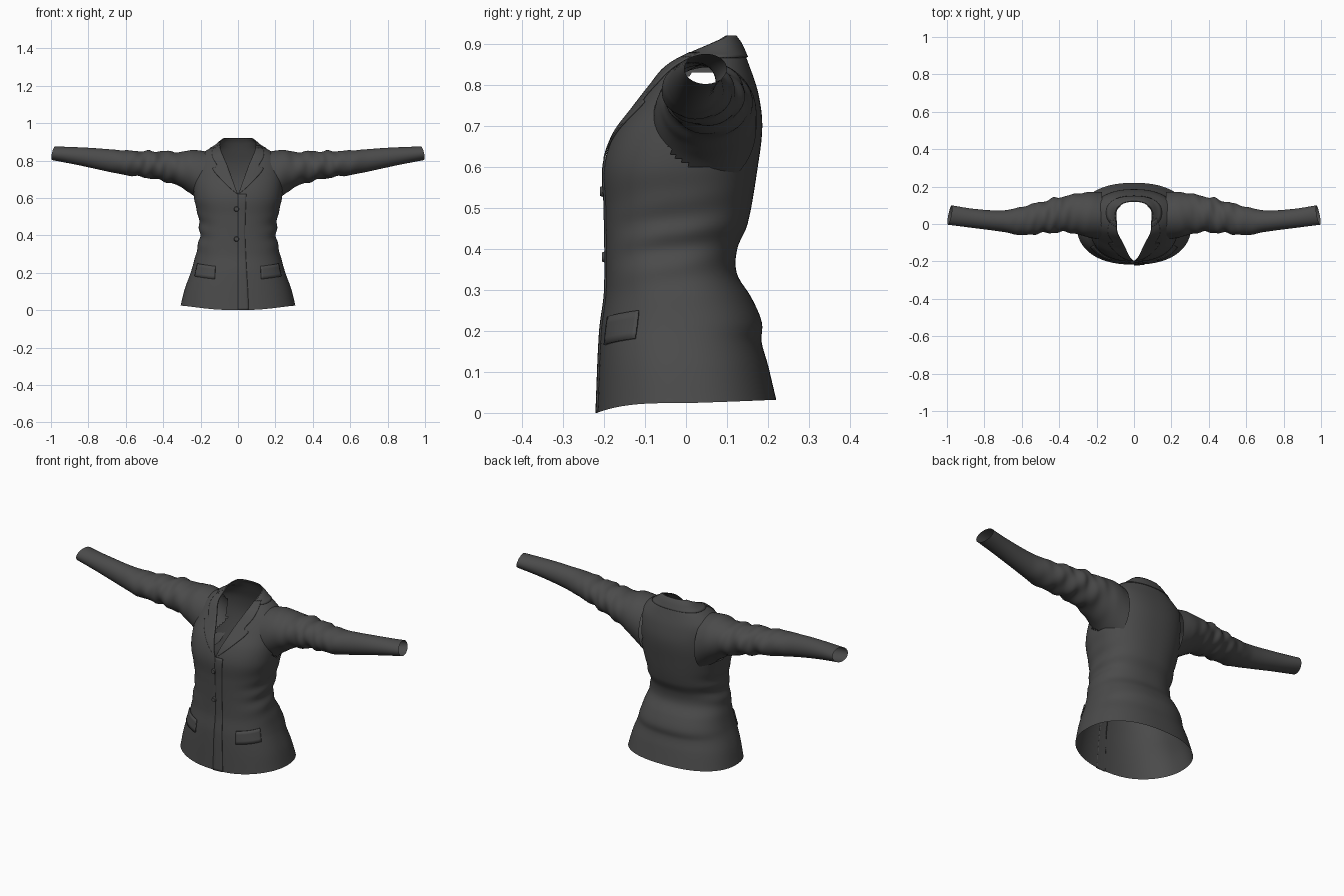
import bpy
import bmesh
from math import sin, cos, pi, copysign, exp

cube = bpy.data.objects.get("Cube")
if cube:
    bpy.data.objects.remove(cube, do_unlink=True)


def material(name, grey):
    m = bpy.data.materials.new(name)
    m.use_nodes = True
    col = (grey, grey, grey, 1)
    m.diffuse_color = col
    bsdf = m.node_tree.nodes["Principled BSDF"]
    bsdf.inputs["Base Color"].default_value = col
    bsdf.inputs["Roughness"].default_value = 0.8
    return m


cloth = material("charcoal cloth", 0.07)


def curve(keys):
    """Smooth interpolation through (position, value) pairs."""
    def slope(i):
        a, b = keys[max(i - 1, 0)], keys[min(i + 1, len(keys) - 1)]
        return (b[1] - a[1]) / (b[0] - a[0])

    def value(t):
        t = min(max(t, keys[0][0]), keys[-1][0])
        i = 0
        while i < len(keys) - 2 and t > keys[i + 1][0]:
            i += 1
        (t0, v0), (t1, v1) = keys[i], keys[i + 1]
        h = t1 - t0
        s = (t - t0) / h
        return ((2*s**3 - 3*s*s + 1) * v0 + (s**3 - 2*s*s + s) * h * slope(i)
                + (3*s*s - 2*s**3) * v1 + (s**3 - s*s) * h * slope(i + 1))
    return value


def sheet(name, fn, nu, nv, drop=None, thickness=0.0):
    """Surface from fn(u, v), u and v in 0..1; drop removes faces by centre."""
    bm = bmesh.new()
    rows = [[bm.verts.new(fn(i / nu, j / nv)) for i in range(nu + 1)]
            for j in range(nv + 1)]
    for j in range(nv):
        for i in range(nu):
            bm.faces.new((rows[j][i], rows[j][i+1], rows[j+1][i+1], rows[j+1][i]))
    if drop:
        gone = [f for f in bm.faces if drop(f.calc_center_median())]
        bmesh.ops.delete(bm, geom=gone, context='FACES')
    bmesh.ops.remove_doubles(bm, verts=bm.verts, dist=0.0002)
    me = bpy.data.meshes.new(name)
    bm.to_mesh(me)
    bm.free()
    return add(name, me, thickness)


def add(name, me, thickness=0.0):
    ob = bpy.data.objects.new(name, me)
    bpy.context.collection.objects.link(ob)
    me.materials.append(cloth)
    if thickness:
        mod = ob.modifiers.new("thickness", 'SOLIDIFY')
        mod.thickness = thickness
    bpy.ops.object.select_all(action='DESELECT')
    ob.select_set(True)
    bpy.context.view_layer.objects.active = ob
    bpy.ops.object.shade_smooth_by_angle(angle=0.8)
    return ob


# Torso profiles by height: half width, front, back, and neckline opening angle
half_width = curve([(0, .307), (.1, .285), (.2, .253), (.3, .225), (.4, .205),
                    (.5, .213), (.6, .235), (.7, .238), (.8, .225), (.85, .175),
                    (.88, .123), (.9, .099), (.92, .075)])
front = curve([(0, -.217), (.2, -.208), (.3, -.196), (.5, -.197), (.6, -.2),
               (.68, -.175), (.75, -.125), (.8, -.088), (.85, -.05), (.9, .025),
               (.92, .05)])
back = curve([(0, .22), (.1, .2), (.17, .184), (.22, .185), (.28, .16),
              (.34, .124), (.4, .125), (.46, .15), (.6, .175), (.7, .186),
              (.78, .176), (.85, .153), (.9, .132), (.92, .118)])
opening = curve([(.62, 0), (.7, .09), (.8, .25), (.85, .47), (.88, .79),
                 (.9, 1.25), (.92, 1.9)])


def body(z, a, off=0.0):
    """Point on the torso at height z and angle a from the front."""
    f, b = front(z) - off, back(z) + off
    s, c = sin(a), cos(a)
    fold = .005 * exp(-((z - .42) / .1) ** 2) * sin(z * 75 + 2 * c) * s * s
    x = (half_width(z) + off + fold) * copysign(abs(s) ** .86, s)
    y = (f + b) / 2 - (b - f) / 2 * copysign(abs(c) ** .86, c)
    hem = max(0, 1 - z / .2)
    return x, y, z + hem * (.024 - .024 * max(c, 0) ** 3 - .008 * min(c, 0))


# Sleeve profiles by distance from the centre
top = curve([(.17, .848), (.24, .857), (.3, .846), (.4, .85), (.5, .85),
             (.62, .855), (.8, .868), (1, .876)])
bottom = curve([(.17, .55), (.21, .585), (.26, .628), (.32, .665), (.4, .69),
                (.5, .71), (.6, .722), (.7, .742), (.85, .775), (1, .805)])
fore = curve([(.17, -.085), (.25, -.07), (.35, -.045), (.5, -.05), (.6, -.06),
              (.7, -.042), (.85, -.022), (1, -.002)])
aft = curve([(.17, .172), (.25, .17), (.4, .143), (.5, .118), (.6, .092),
             (.7, .073), (.85, .08), (1, .102)])


def sleeve_point(side):
    def fn(u, v):
        a = -2 * pi * u * side
        x = .17 + .815 * v
        ry, rz = (aft(x) - fore(x)) / 2, (top(x) - bottom(x)) / 2
        gather = exp(-((x - .45) / .14) ** 2)
        k = 1 + gather * (.06 * sin(x * 62 + 2 * a) + .03 * sin(x * 105 - 3 * a))
        cuff = v ** 6 * (-.01 * cos(a) - .008 * sin(a))
        return (side * (x + cuff), fore(x) + ry + k * ry * cos(a),
                bottom(x) + rz + k * rz * sin(a))
    return fn


def in_armhole(c):
    ry, rz = (aft(.2) - fore(.2)) / 2, (top(.2) - bottom(.2)) / 2
    dy, dz = (c.y - fore(.2) - ry) / ry, (c.z - bottom(.2) - rz) / rz
    return abs(c.x) > .17 and dy * dy + dz * dz < .72


# Torso shell with open neckline and armholes
def torso(u, v):
    z = .92 * v
    a0 = opening(z)
    return body(z, a0 + u * 2 * (pi - a0))


sheet("jacket_body", torso, 96, 92, in_armhole)

lapel_width = curve([(.62, .0), (.7, .23), (.762, .38), (.766, .26), (.78, .24),
                     (.83, .33), (.88, .4)])

for side, label in ((1, "left"), (-1, "right")):
    sheet(label + "_sleeve", sleeve_point(side), 40, 100)

    # Folded lapel beside the neckline
    def lapel(u, v):
        z = .62 + .26 * v
        w = u if side > 0 else 1 - u
        return body(z, side * (opening(z) + w * lapel_width(z)), .005)
    sheet(label + "_lapel", lapel, 8, 50, thickness=.004)

    # Slanted pocket flap wrapped on the hip
    def flap(u, v):
        w = u if side > 0 else 1 - u
        return body(.165 + .07 * v + .015 * w, side * (.42 + .62 * w + .03 * v), .006)
    sheet(label + "_pocket_flap", flap, 12, 4, thickness=.005)


# Collar around the back of the neck
def collar(u, v):
    z = .868 + .052 * v
    a0 = opening(z) + .05
    return body(z, a0 + u * 2 * (pi - a0), .005)


sheet("collar", collar, 48, 8, thickness=.004)


# Overlapping front edge
sheet("front_overlap", lambda u, v: body(.62 * v, .14 * u, .004), 4, 50,
      thickness=.004)

# Front buttons
for i, z in enumerate((.54, .38)):
    bm = bmesh.new()
    bmesh.ops.create_cone(bm, cap_ends=True, segments=20, radius1=.014,
                          radius2=.011, depth=.008)
    me = bpy.data.meshes.new("button")
    bm.to_mesh(me)
    bm.free()
    button = add("front_button_%d" % (i + 1), me)
    button.location = (-.008, front(z) - .006, z)
    button.rotation_euler.x = pi / 2
